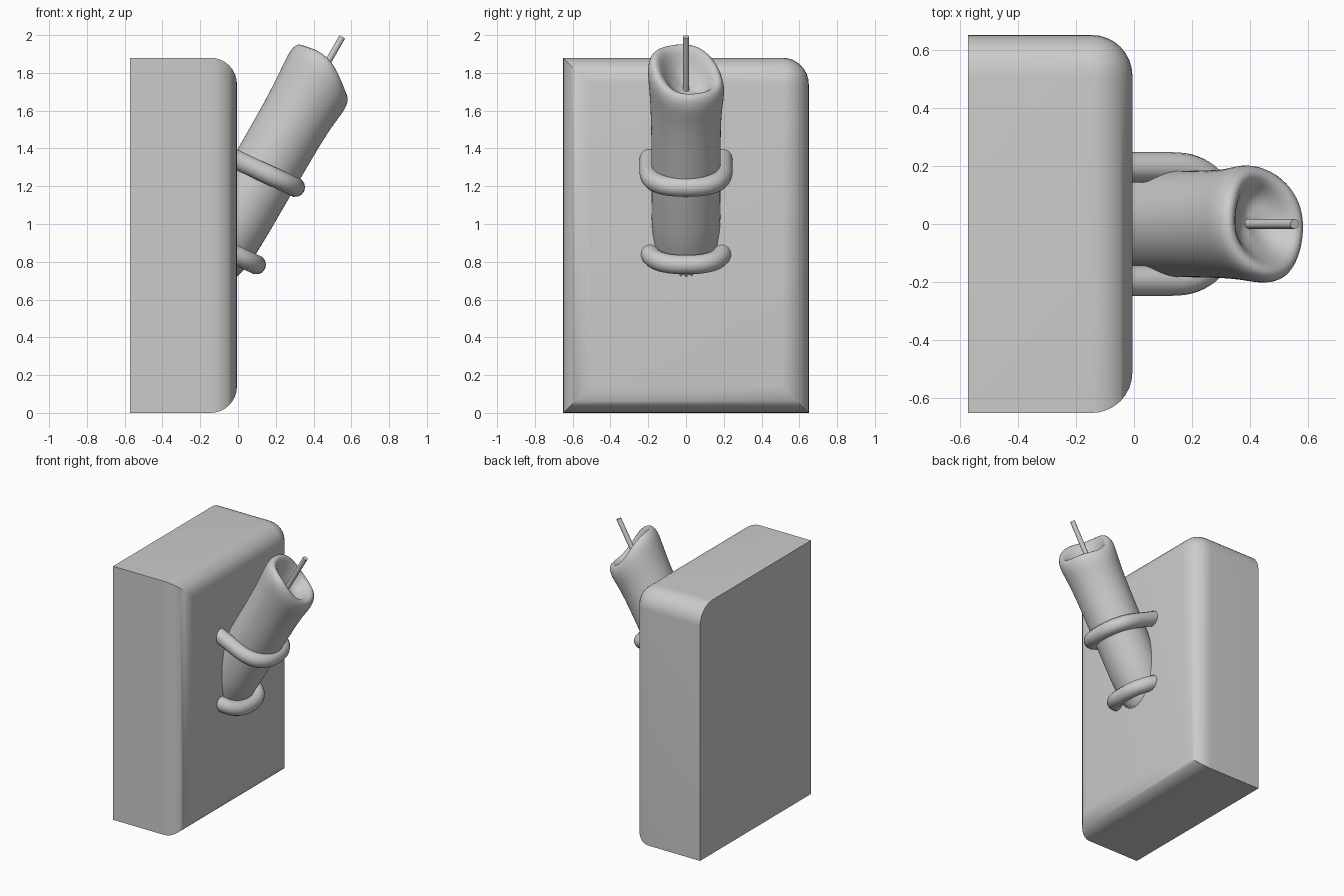
import bpy, bmesh, math
from mathutils import Vector, Matrix

if "Cube" in bpy.data.objects:
    bpy.data.objects.remove(bpy.data.objects["Cube"])

# candle frame: leaning out of the wall at 60 degrees
N = Vector((math.cos(math.radians(30)), 0, -0.5))
Y = Vector((0, 1, 0))
D = Vector((0.5, 0, math.cos(math.radians(30))))
FRAME = Matrix((N, Y, D)).transposed().to_4x4()
FRAME.translation = N * -0.517


def mesh_object(name, bm, smooth_angle=40):
    bmesh.ops.recalc_face_normals(bm, faces=bm.faces)
    me = bpy.data.meshes.new(name)
    bm.to_mesh(me)
    bm.free()
    ob = bpy.data.objects.new(name, me)
    bpy.context.collection.objects.link(ob)
    bpy.ops.object.select_all(action='DESELECT')
    ob.select_set(True)
    bpy.context.view_layer.objects.active = ob
    bpy.ops.object.shade_smooth_by_angle(angle=math.radians(smooth_angle))
    return ob


# wall block: rounded around the outer face and along one top edge
bm = bmesh.new()
bmesh.ops.create_cube(bm, size=1, matrix=Matrix.Translation((-0.288, 0, 0.94))
                      @ Matrix.Diagonal((0.565, 1.3, 1.88, 1)))
edges = []
for e in bm.edges:
    a, b = (v.co for v in e.verts)
    outer = a.x > -0.1 and b.x > -0.1
    top_side = min(a.y, b.y) > 0.6 and min(a.z, b.z) > 1.8
    if outer or top_side:
        edges.append(e)
bmesh.ops.bevel(bm, geom=edges, offset=0.14, offset_type='OFFSET', segments=8,
                profile=0.5, affect='EDGES')
mesh_object("wall_block", bm)

# candle: turned profile with a slanted, melted rim and a hollow around the wick
# (radius, height from rim, how far it follows the slant)
profile = [(0.183, -1.28, 0), (0.183, -0.9, 0), (0.184, -0.5, 0),
           (0.186, -0.3, 0.2), (0.194, -0.17, 0.7), (0.205, -0.08, 1),
           (0.200, -0.03, 1), (0.182, 0.0, 1), (0.155, 0.0, 1),
           (0.130, -0.03, 0.9), (0.100, -0.08, 0.7), (0.05, -0.115, 0.3)]
SIDES = 32
bm = bmesh.new()
rings = []
for r, h, w in profile:
    ring = []
    for i in range(SIDES):
        a = math.tau * i / SIDES
        slant = -0.055 * math.cos(a) - 0.05 * math.sin(a) + 0.012 * math.sin(3 * a)
        ring.append(bm.verts.new((r * math.cos(a), r * math.sin(a), 1.80 + h + w * slant)))
    rings.append(ring)
for lo, hi in zip(rings, rings[1:]):
    for i in range(SIDES):
        j = (i + 1) % SIDES
        bm.faces.new((lo[i], lo[j], hi[j], hi[i]))
bm.faces.new(rings[0][::-1])
tip = bm.verts.new((0, 0, 1.68))
for i in range(SIDES):
    bm.faces.new((rings[-1][i], rings[-1][(i + 1) % SIDES], tip))
bm.transform(FRAME)
candle = mesh_object("candle", bm, 80)
sub = candle.modifiers.new("smooth", 'SUBSURF')
sub.levels = sub.render_levels = 1

# wick
bm = bmesh.new()
bmesh.ops.create_cone(bm, cap_ends=True, segments=16, radius1=0.017, radius2=0.017,
                      depth=0.34, matrix=FRAME @ Matrix.Translation((0, 0, 1.83)))
mesh_object("wick", bm)


# holder straps: U-shaped tubes reaching into the wall
def strap(name, x, z):
    tilt = math.radians(25)
    u = Vector((math.cos(tilt), 0, -math.sin(tilt)))
    front = Vector((x, 0, z))
    half, depth, legs = 0.195, 0.20, 0.42
    pts = [front - u * legs - Y * half]
    for i in range(33):
        a = -math.pi / 2 + math.pi * i / 32
        c, s = max(math.cos(a), 0) ** 0.8, math.sin(a)
        v = math.copysign(abs(s) ** 0.8, s) * half
        pts.append(front + u * (depth * c - depth) + Y * v)
    pts.append(front - u * legs + Y * half)
    cu = bpy.data.curves.new(name, 'CURVE')
    cu.dimensions = '3D'
    cu.bevel_depth = 0.052
    cu.bevel_resolution = 5
    cu.use_fill_caps = True
    sp = cu.splines.new('POLY')
    sp.points.add(len(pts) - 1)
    for p, co in zip(sp.points, pts):
        p.co = (*co, 1)
    sp.use_smooth = True
    ob = bpy.data.objects.new(name, cu)
    bpy.context.collection.objects.link(ob)
    bpy.ops.object.select_all(action='DESELECT')
    ob.select_set(True)
    bpy.context.view_layer.objects.active = ob
    bpy.ops.object.convert(target='MESH')


strap("upper_strap", 0.303, 1.195)
strap("lower_strap", 0.096, 0.785)
